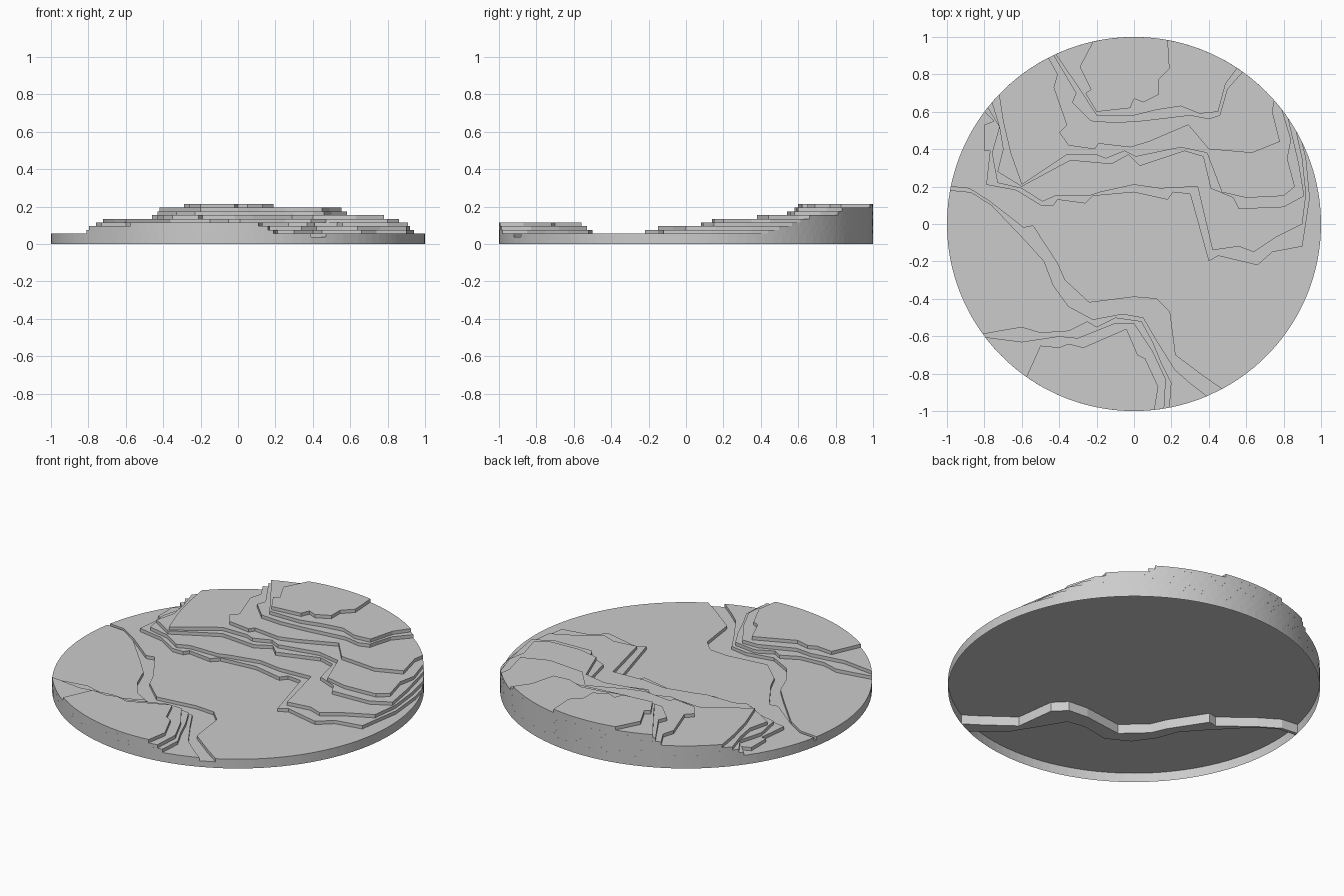
import bpy, bmesh, math

if "Cube" in bpy.data.objects:
    bpy.data.objects.remove(bpy.data.objects["Cube"])

STEP, VALLEY, RIVER = 0.0198, 0.055, 0.036


def snap(path):
    """Scale hundredths to units and push both ends onto the round rim."""
    pts = [(x / 100, y / 100) for x, y in path]
    for i in (0, -1):
        r = math.hypot(*pts[i])
        pts[i] = (pts[i][0] / r, pts[i][1] / r)
    return pts


def close_on_rim(path, ccw):
    """Close a contour that runs from rim to rim along the unit circle."""
    pts = snap(path)
    a = math.atan2(pts[-1][1], pts[-1][0])
    b = math.atan2(pts[0][1], pts[0][0])
    sweep = (b - a) % math.tau if ccw else -((a - b) % math.tau)
    n = max(2, round(abs(sweep) / math.radians(3)))
    arc = [(math.cos(a + sweep * i / n), math.sin(a + sweep * i / n)) for i in range(1, n)]
    return pts + arc


def slab(name, outline, z0, z1, bottom=True):
    bm = bmesh.new()
    lo = [bm.verts.new((x, y, z0)) for x, y in outline]
    hi = [bm.verts.new((x, y, z1)) for x, y in outline]
    n = len(outline)
    for i in range(n):
        j = (i + 1) % n
        bm.faces.new((lo[i], lo[j], hi[j], hi[i]))
    bm.faces.new(hi)
    if bottom:
        bm.faces.new(lo[::-1])
    area = sum(outline[i - 1][0] * outline[i][1] - outline[i][0] * outline[i - 1][1] for i in range(n))
    if area < 0:
        bmesh.ops.reverse_faces(bm, faces=bm.faces[:])
    mesh = bpy.data.meshes.new(name)
    bm.to_mesh(mesh)
    bm.free()
    obj = bpy.data.objects.new(name, mesh)
    bpy.context.collection.objects.link(obj)


# River channel banks, in hundredths
north_bank = [(-98, 20), (-88, 19), (-77, 12), (-59, -2), (-54, -1), (-41, -21), (-37, -30),
              (-24, -42), (0, -39), (12, -40), (19, -47), (22, -70), (38, -82), (47, -88)]
south_bank = [(-98, 18), (-87, 17), (-76, 10), (-57, -10), (-48, -20), (-43, -33), (-35, -44),
              (-22, -51), (-6, -48), (5, -50), (12, -62), (22, -78), (30, -85), (39, -92)]

# Valley floor on both sides of the river, hollow underneath
slab("valley_north", close_on_rim(north_bank, True), 0, VALLEY, bottom=False)
slab("valley_south", close_on_rim(south_bank, False), 0, VALLEY, bottom=False)
slab("river_bed", snap(north_bank) + snap(south_bank)[::-1], 0, RIVER)


def terrace(name, level, path, ccw):
    z = VALLEY + level * STEP
    slab(f"{name}_{level + 1}", close_on_rim(path, ccw), z, z + STEP)


# Front hill terraces
terrace("front_hill", 0, [(-80, -58), (-72, -57), (-60, -55), (-50, -58), (-35, -57), (-25, -52),
        (-20, -55), (-10, -50), (4, -52), (10, -63), (15, -75), (20, -85), (19, -98)], False)
terrace("front_hill", 1, [(-79, -60), (-60, -63), (-40, -60), (-30, -61), (-10, -53), (0, -53),
        (10, -68), (17, -83), (16, -98)], False)
terrace("front_hill", 2, [(-57, -81), (-50, -65), (-40, -66), (-35, -64), (-27, -66), (-4, -56),
        (2, -70), (6, -72), (13, -87), (11, -100)], False)

# Back hill terraces
terrace("back_hill", 0, [(-80, 60), (-75, 55), (-80, 53), (-80, 39), (-77, 39), (-79, 21), (-63, 18),
        (-50, 10), (-43, 10), (-41, 13), (-26, 11), (-22, 15), (0, 17), (18, 13), (21, 17), (30, 16),
        (40, -20), (45, -17), (66, -22), (74, -15), (90, -12), (94, 14), (92, 35), (90, 44)], True)
terrace("back_hill", 1, [(-78, 62), (-72, 52), (-76, 38), (-73, 22), (-60, 19), (-49, 12), (-42, 15),
        (-24, 15), (-18, 17), (0, 21), (14, 19), (34, 20), (42, -14), (56, -12), (64, -15), (76, -7),
        (90, 0), (92, 16), (90, 35), (87, 50)], True)
terrace("back_hill", 2, [(-76, 65), (-72, 52), (-70, 40), (-73, 28), (-60, 20), (-34, 34), (-12, 32),
        (-3, 37), (3, 31), (27, 39), (37, 36), (41, 19), (53, 14), (56, 8), (80, 9), (91, 15), (88, 33),
        (83, 57)], True)
terrace("back_hill", 3, [(-72, 69), (-70, 55), (-66, 38), (-60, 21), (-36, 37), (-20, 37), (-15, 35),
        (-5, 39), (1, 36), (25, 41), (39, 38), (47, 17), (60, 14), (80, 15), (86, 20), (82, 35),
        (84, 45), (79, 61)], True)
terrace("back_hill", 4, [(-46, 89), (-41, 80), (-43, 73), (-36, 53), (-40, 49), (-35, 42), (-21, 40),
        (-19, 43), (-2, 41), (8, 44), (29, 53), (40, 40), (63, 38), (78, 44), (74, 60), (75, 66)], True)
terrace("back_hill", 5, [(-43, 90), (-31, 70), (-33, 65), (-23, 55), (-10, 54), (5, 55), (30, 58),
        (40, 56), (46, 58), (50, 72), (58, 81)], True)
terrace("back_hill", 6, [(-42, 91), (-29, 72), (-20, 58), (0, 58), (12, 61), (25, 63), (35, 59),
        (45, 60), (49, 75), (55, 83)], True)
terrace("back_hill", 7, [(-22, 98), (-29, 84), (-23, 72), (-26, 70), (-20, 60), (-2, 62), (0, 67),
        (5, 65), (13, 69), (13, 77), (19, 83), (18, 98)], True)
